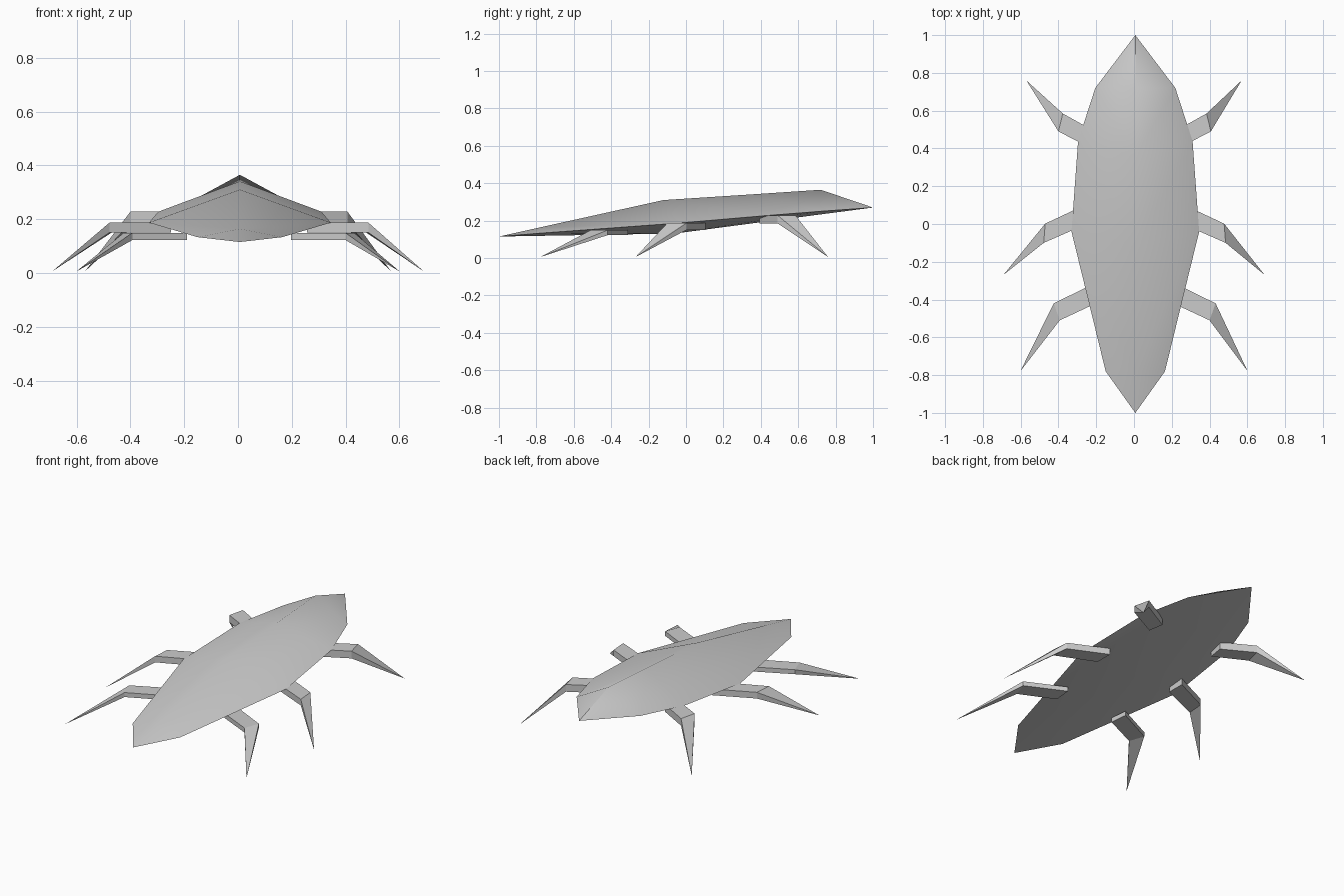
import bpy
import bmesh
import math

if "Cube" in bpy.data.objects:
    bpy.data.objects.remove(bpy.data.objects["Cube"], do_unlink=True)

grey = bpy.data.materials.new("shell grey")
grey.use_nodes = True
colour = (0.6, 0.6, 0.6, 1)
grey.diffuse_color = colour
grey.node_tree.nodes["Principled BSDF"].inputs["Base Color"].default_value = colour

CENTRE = 0.007


def finish(bm, name, smooth=None):
    """Turn a bmesh into a named, coloured object."""
    bmesh.ops.recalc_face_normals(bm, faces=bm.faces)
    mesh = bpy.data.meshes.new(name)
    bm.to_mesh(mesh)
    bm.free()
    mesh.materials.append(grey)
    obj = bpy.data.objects.new(name, mesh)
    bpy.context.collection.objects.link(obj)
    if smooth:
        bpy.ops.object.select_all(action='DESELECT')
        obj.select_set(True)
        bpy.context.view_layer.objects.active = obj
        bpy.ops.object.shade_smooth_by_angle(angle=math.radians(smooth))
    return obj


# Body: ridged shell over a shallow belly, closed by a point at each end
# each station: half width, rim y, rim z, ridge y, ridge z
stations = [(0.157, -0.78, 0.133, -0.78, 0.164),
            (0.338, -0.04, 0.187, -0.12, 0.31),
            (0.303, 0.44, 0.228, 0.36, 0.341),
            (0.212, 0.72, 0.25, 0.72, 0.365)]
bm = bmesh.new()
nose = bm.verts.new((CENTRE, -1, 0.115))
tail = bm.verts.new((CENTRE, 1, 0.27))
belly = bm.verts.new((CENTRE, -0.06, 0.131))
ridge = [bm.verts.new((CENTRE, s[3], s[4])) for s in stations]
spine = [nose] + ridge + [tail]
for side in (-1, 1):
    rim = [bm.verts.new((CENTRE + side * s[0], s[1], s[2])) for s in stations]
    edge = [nose] + rim + [tail]
    for i in range(len(edge) - 1):
        quad = [spine[i], spine[i + 1], edge[i + 1], edge[i]]
        bm.faces.new(list(dict.fromkeys(quad)))
        bm.faces.new((edge[i], edge[i + 1], belly))
finish(bm, "body", 50)


# Legs: flat bar from root to knee, then a spike down to the foot
def leg(name, side, root, knee, foot, top, bottom):
    bm = bmesh.new()
    rings = []
    for pair in (root, knee):
        rings.append([bm.verts.new((CENTRE * (side > 0) + side * x, y, z))
                      for (x, y), z in ((pair[0], top), (pair[1], top),
                                        (pair[1], bottom), (pair[0], bottom))])
    tip = bm.verts.new((side * foot[0], foot[1], 0.005))
    bm.faces.new(rings[0])
    for i in range(4):
        j = (i + 1) % 4
        bm.faces.new((rings[0][i], rings[0][j], rings[1][j], rings[1][i]))
        bm.faces.new((rings[1][i], rings[1][j], tip))
    finish(bm, name)


legs = {
    "front": (((0.2, -0.31), (0.19, -0.415)), ((0.425, -0.42), (0.393, -0.51)),
              (0.602, -0.78), 0.149, 0.122),
    "middle": (((0.25, 0.105), (0.25, 0.0)), ((0.47, 0.002), (0.478, -0.1)),
               (0.692, -0.27), 0.187, 0.15),
    "rear": (((0.2, 0.486), (0.215, 0.394)), ((0.377, 0.585), (0.4, 0.49)),
             (0.57, 0.76), 0.228, 0.185),
}
for part, shape in legs.items():
    for label, side in (("left", 1), ("right", -1)):
        leg(f"{label}_{part}_leg", side, *shape)
